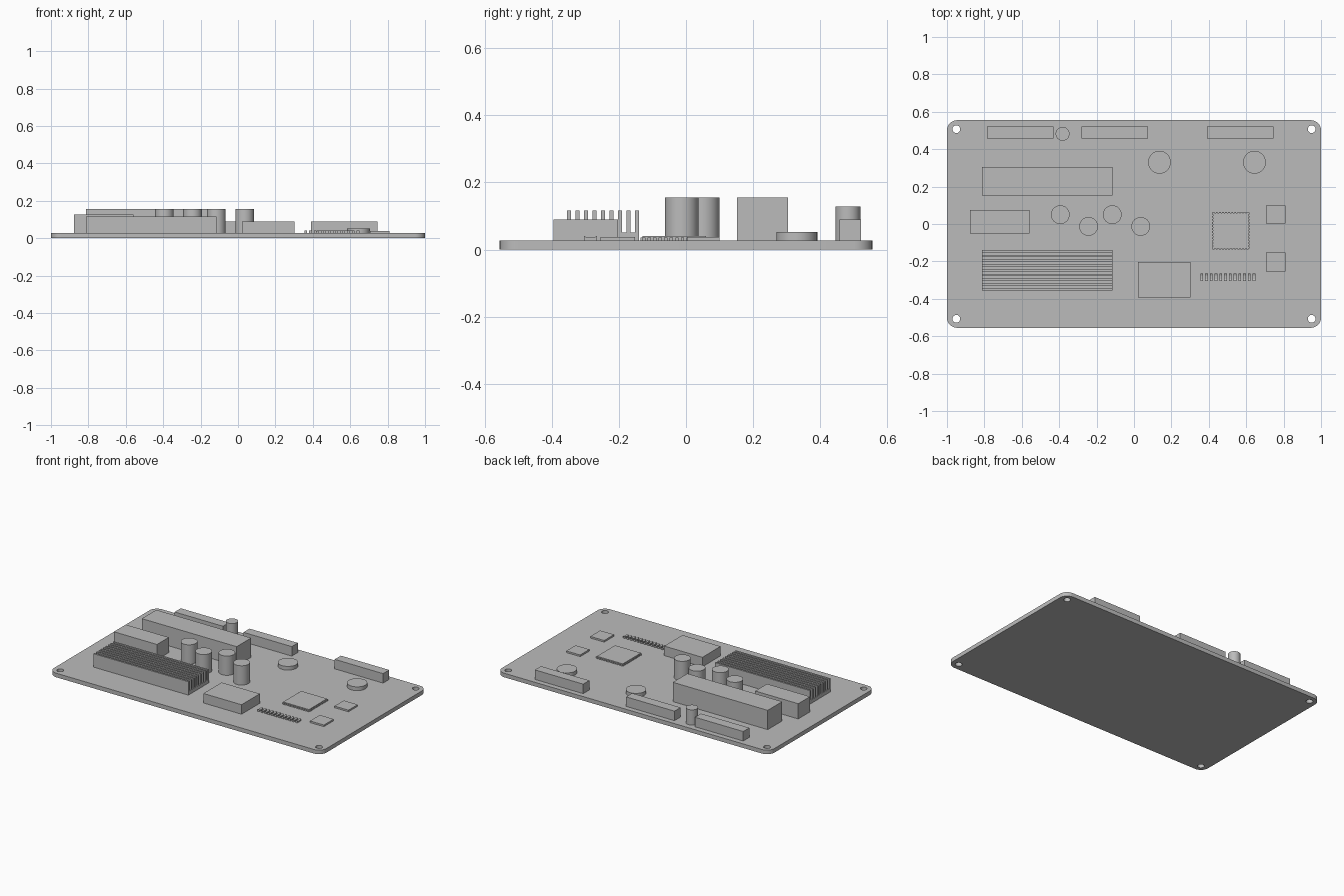
import bpy, math

cube = bpy.data.objects.get("Cube")
if cube:
    bpy.data.objects.remove(cube, do_unlink=True)

grey = bpy.data.materials.new("plain grey")
grey.use_nodes = True
colour = (0.5, 0.5, 0.5, 1)
grey.diffuse_color = colour
grey.node_tree.nodes["Principled BSDF"].inputs["Base Color"].default_value = colour

TOP = 0.027  # upper face of the board


def add_mesh(name, verts, faces):
    mesh = bpy.data.meshes.new(name)
    mesh.from_pydata(verts, [], faces)
    mesh.materials.append(grey)
    obj = bpy.data.objects.new(name, mesh)
    bpy.context.collection.objects.link(obj)
    return obj


def smooth(obj):
    bpy.ops.object.select_all(action="DESELECT")
    obj.select_set(True)
    bpy.context.view_layer.objects.active = obj
    bpy.ops.object.shade_smooth_by_angle(angle=math.radians(35))


def boxes(name, items):
    """One object from several (x0, x1, y0, y1, z0, z1) boxes."""
    verts, faces = [], []
    quads = [(0, 2, 3, 1), (4, 5, 7, 6), (0, 1, 5, 4),
             (2, 6, 7, 3), (0, 4, 6, 2), (1, 3, 7, 5)]
    for x0, x1, y0, y1, z0, z1 in items:
        n = len(verts)
        verts += [(x, y, z) for z in (z0, z1) for y in (y0, y1) for x in (x0, x1)]
        faces += [tuple(n + i for i in q) for q in quads]
    return add_mesh(name, verts, faces)


def cylinder(name, x, y, radius, top):
    bpy.ops.mesh.primitive_cylinder_add(vertices=32, radius=radius, depth=top - TOP,
                                        location=(x, y, (top + TOP) / 2))
    obj = bpy.context.object
    obj.name = name
    obj.data.materials.append(grey)
    smooth(obj)


def arc(cx, cy, r, start, sweep, steps):
    return [(cx + r * math.cos(math.radians(start + sweep * i / steps)),
             cy + r * math.sin(math.radians(start + sweep * i / steps)))
            for i in range(steps + 1)]


# Board with rounded corners and four mounting holes
W, D, R = 1.0, 0.555, 0.055
signs = [(1, 1), (-1, 1), (-1, -1), (1, -1)]
outline = []
for i, (sx, sy) in enumerate(signs):
    outline += arc(sx * (W - R), sy * (D - R), R, 90 * i, 90, 8)
loops = [outline] + [arc(sx * 0.95, sy * 0.507, 0.021, 0, 360, 24)[:-1] for sx, sy in signs]
curve = bpy.data.curves.new("board_outline", "CURVE")
curve.dimensions = "2D"
curve.fill_mode = "BOTH"
curve.extrude = TOP / 2
for loop in loops:
    spline = curve.splines.new("POLY")
    spline.points.add(len(loop) - 1)
    for point, (x, y) in zip(spline.points, loop):
        point.co = (x, y, 0, 1)
    spline.use_cyclic_u = True
curve.materials.append(grey)
board = bpy.data.objects.new("board", curve)
board.location.z = TOP / 2
bpy.context.collection.objects.link(board)
bpy.ops.object.select_all(action="DESELECT")
board.select_set(True)
bpy.context.view_layer.objects.active = board
bpy.ops.object.convert(target="MESH")
board = bpy.context.object
smooth(board)

# Rear edge connectors
for i, x in enumerate((-0.785, -0.28, 0.39)):
    boxes(f"edge_connector_{i + 1}", [(x, x + 0.355, 0.457, 0.521, TOP, 0.09)])

# Plain rectangular components
boxes("transformer_block", [(-0.813, -0.116, 0.152, 0.304, TOP, 0.155)])
boxes("relay_block", [(-0.876, -0.56, -0.05, 0.074, TOP, 0.128)])
boxes("power_module", [(0.022, 0.302, -0.394, -0.203, TOP, 0.09)])
boxes("small_chip_rear", [(0.707, 0.809, 0.003, 0.1, TOP, 0.038)])
boxes("small_chip_front", [(0.707, 0.809, -0.255, -0.152, TOP, 0.038)])

# Capacitors and coin shaped parts
for i, (x, y) in enumerate([(-0.394, 0.05), (-0.243, -0.013), (-0.116, 0.05), (0.036, -0.013)]):
    cylinder(f"capacitor_{i + 1}", x, y, 0.05, 0.155)
cylinder("small_capacitor", -0.382, 0.482, 0.037, 0.128)
for i, x in enumerate((0.136, 0.644)):
    cylinder(f"coin_cell_{i + 1}", x, 0.33, 0.061, 0.052)

# Heat sink: base plate with upright fins
fins = [(-0.813, -0.116, -0.355 + 0.0254 * i, -0.343 + 0.0254 * i, 0.05, 0.116) for i in range(9)]
boxes("heat_sink", [(-0.813, -0.116, -0.355, -0.14, TOP, 0.05)] + fins)

# Processor: square body with short pins on all four sides
px, py, half = 0.517, -0.035, 0.1
inner = half - 0.005
pins = []
for i in range(12):
    t = -0.091 + 0.0165 * i - 0.005
    for s in (-1, 1):
        a, b = sorted((s * inner, s * half))
        pins.append((px + a, px + b, py + t, py + t + 0.01, TOP, 0.036))
        pins.append((px + t, px + t + 0.01, py + a, py + b, TOP, 0.036))
boxes("processor", [(px - inner, px + inner, py - inner, py + inner, TOP, 0.04)])
boxes("processor_pins", pins)

# Row of header contacts, each dipped in the middle
contact = [(-0.304, TOP), (-0.265, TOP), (-0.265, 0.04),
           (-0.275, 0.036), (-0.294, 0.036), (-0.304, 0.04)]
n = len(contact)
verts, faces = [], []
for i in range(12):
    x, k = 0.355 + 0.0254 * i, 2 * n * i
    verts += [(x + dx, y, z) for dx in (0, 0.014) for y, z in contact]
    faces += [tuple(k + j for j in reversed(range(n))), tuple(k + n + j for j in range(n))]
    faces += [(k + j, k + (j + 1) % n, k + n + (j + 1) % n, k + n + j) for j in range(n)]
add_mesh("header_contacts", verts, faces)
